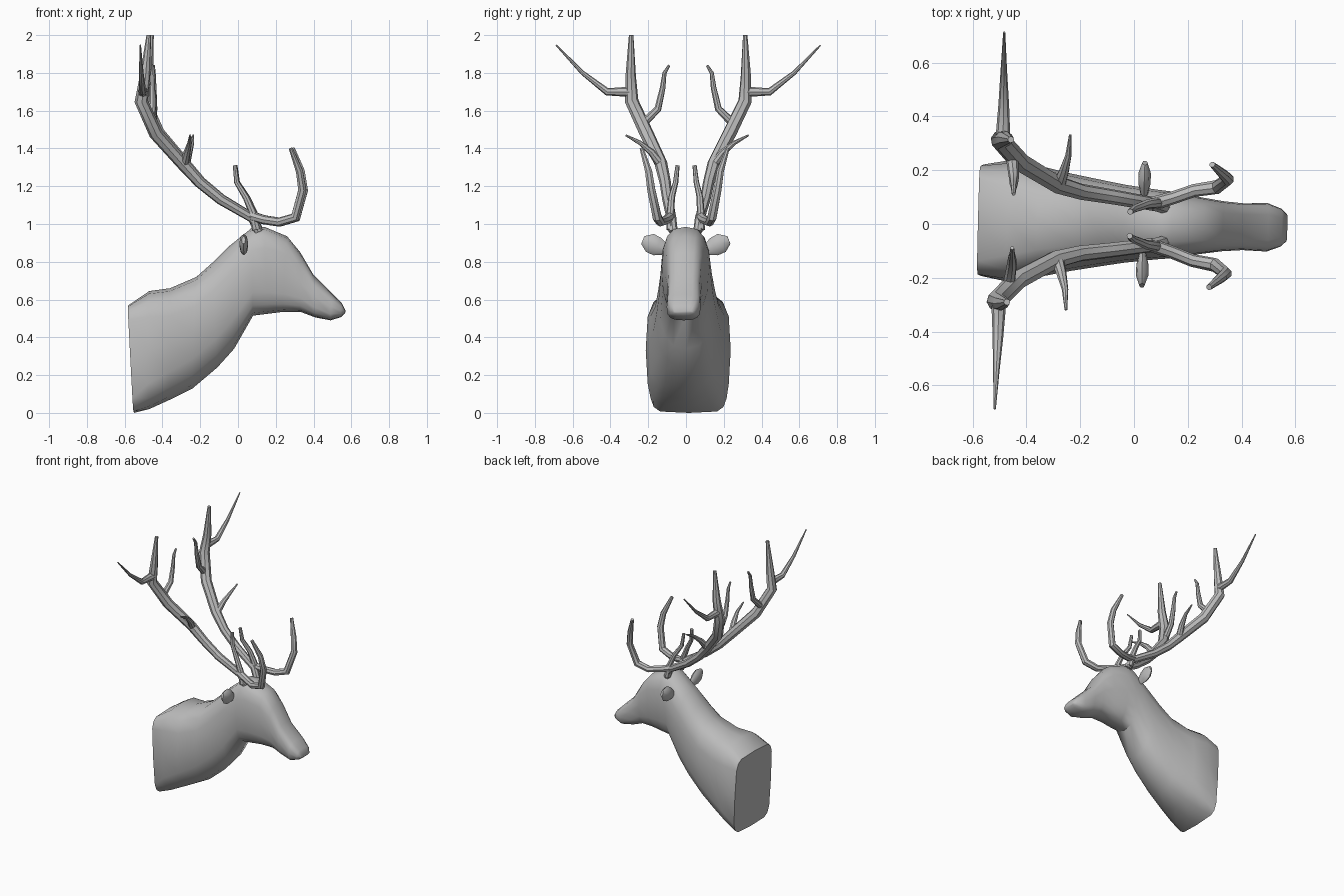
import bpy, bmesh, math
from mathutils import Vector, Matrix

old = bpy.data.objects.get("Cube")
if old:
    bpy.data.objects.remove(old)

grey = bpy.data.materials.new("plain grey")
grey.use_nodes = True
colour = (0.5, 0.5, 0.5, 1)
grey.diffuse_color = colour
grey.node_tree.nodes["Principled BSDF"].inputs["Base Color"].default_value = colour

# The whole trophy is turned very slightly about the vertical
TURN = Matrix.Rotation(-0.025, 4, 'Z')


def finish(name, bm, angle):
    bmesh.ops.recalc_face_normals(bm, faces=bm.faces)
    bm.transform(TURN)
    mesh = bpy.data.meshes.new(name)
    bm.to_mesh(mesh)
    bm.free()
    mesh.materials.append(grey)
    ob = bpy.data.objects.new(name, mesh)
    bpy.context.collection.objects.link(ob)
    bpy.ops.object.select_all(action='DESELECT')
    ob.select_set(True)
    bpy.context.view_layer.objects.active = ob
    bpy.ops.object.shade_smooth_by_angle(angle=math.radians(angle))
    return ob


def loft(bm, rings):
    """Skin a list of equal-length point rings and cap both ends."""
    loops = [[bm.verts.new(p) for p in ring] for ring in rings]
    n = len(loops[0])
    for a, b in zip(loops, loops[1:]):
        for i in range(n):
            j = (i + 1) % n
            bm.faces.new((a[i], a[j], b[j], b[i]))
    bm.faces.new(loops[0])
    bm.faces.new(loops[-1])


def tube(bm, path, radii, side, sides=8):
    """Tapered round branch along a path, mirrored by side."""
    pts = [Vector((x, y * side, z)) for x, y, z in path]
    last = len(pts) - 1
    tangent = (pts[1] - pts[0]).normalized()
    normal = tangent.orthogonal().normalized()
    rings = []
    for i, p in enumerate(pts):
        ahead = (pts[min(i + 1, last)] - p).normalized()
        behind = (p - pts[max(i - 1, 0)]).normalized()
        new = (ahead + behind).normalized()
        normal = tangent.rotation_difference(new) @ normal
        tangent = new
        other = tangent.cross(normal)
        r = radii[0] + (radii[1] - radii[0]) * i / last if len(radii) == 2 else radii[i]
        turns = [math.tau * k / sides for k in range(sides)]
        rings.append([p + r * (math.cos(t) * normal + math.sin(t) * other) for t in turns])
    loft(bm, rings)


# Head and neck: top x, top z, bottom x, bottom z, half width, squareness
SECTIONS = [
    (-.58, .57, -.55, 0, .207, 6),
    (-.47, .645, -.47, .02, .225, 3.4),
    (-.36, .66, -.36, .07, .208, 2.8),
    (-.22, .72, -.24, .13, .18, 2.5),
    (-.13, .80, -.11, .24, .16, 2.5),
    (-.05, .88, -.02, .34, .145, 2.5),
    (.08, .985, .08, .515, .13, 2.6),
    (.14, .985, .16, .525, .123, 2.8),
    (.26, .935, .24, .535, .105, 3),
    (.33, .85, .33, .535, .093, 3),
    (.40, .73, .41, .505, .087, 3),
    (.50, .63, .49, .49, .09, 3),
    (.55, .58, .545, .507, .07, 3),
    (.57, .54, .565, .525, .05, 3),
]


def section(tx, tz, bx, bz, w, power, count=16):
    top, bottom = Vector((tx, 0, tz)), Vector((bx, 0, bz))
    mid, half = (top + bottom) / 2, (top - bottom) / 2
    ring = []
    for k in range(count):
        t = math.tau * k / count
        c, s = (math.copysign(abs(v) ** (2 / power), v) for v in (math.cos(t), math.sin(t)))
        ring.append(mid + half * s + Vector((0, w * c, 0)))
    return ring


bm = bmesh.new()
loft(bm, [section(*s) for s in SECTIONS])
finish("head_and_neck", bm, 50)

# Antler branches: path and radii
BRANCHES = {
    "main_beam": ([(.11, .065, .96), (.08, .075, 1.03), (-.09, .1, 1.13), (-.2, .115, 1.22),
                   (-.29, .14, 1.32), (-.43, .22, 1.48), (-.505, .30, 1.65),
                   (-.485, .305, 1.78), (-.465, .302, 2)],
                  (.024, .026, .028, .03, .034, .037, .036, .028, .012)),
    "brow_tine": ([(.06, .075, 1.045), (.14, .1, 1.022), (.22, .13, 1.01), (.305, .145, 1.035),
                   (.345, .175, 1.18), (.33, .19, 1.28), (.285, .228, 1.4)],
                  (.026, .024, .024, .026, .023, .02, .011)),
    "crown_tine": ([(.1, .078, .97), (.08, .08, 1.06), (.045, .075, 1.14),
                    (-.005, .055, 1.22), (-.015, .045, 1.31)], (.024, .011)),
    "middle_tine": ([(-.285, .13, 1.3), (-.265, .19, 1.38), (-.25, .25, 1.43),
                     (-.245, .325, 1.47)], (.026, .005)),
    "inner_tine": ([(-.46, .24, 1.53), (-.45, .16, 1.61), (-.45, .135, 1.72),
                    (-.45, .125, 1.8), (-.45, .1, 1.84)], (.023, .007)),
    "outer_tine": ([(-.495, .3, 1.7), (-.495, .43, 1.7), (-.498, .56, 1.8),
                    (-.5, .7, 1.947)], (.028, .004)),
}
for label, side in (("left", 1), ("right", -1)):
    for name, (path, radii) in BRANCHES.items():
        bm = bmesh.new()
        tube(bm, path, radii, side)
        finish(f"{label}_{name}", bm, 40)

    # Ear: flattened leaf leaning outward
    bm = bmesh.new()
    tube(bm, [(0, .1, .86), (0, .15, .88), (0, .19, .9), (0, .228, .915)],
         (.025, .05, .052, .022), side)
    for v in bm.verts:
        v.co.x = v.co.x * .45 + .035
    finish(f"{label}_ear", bm, 40)
